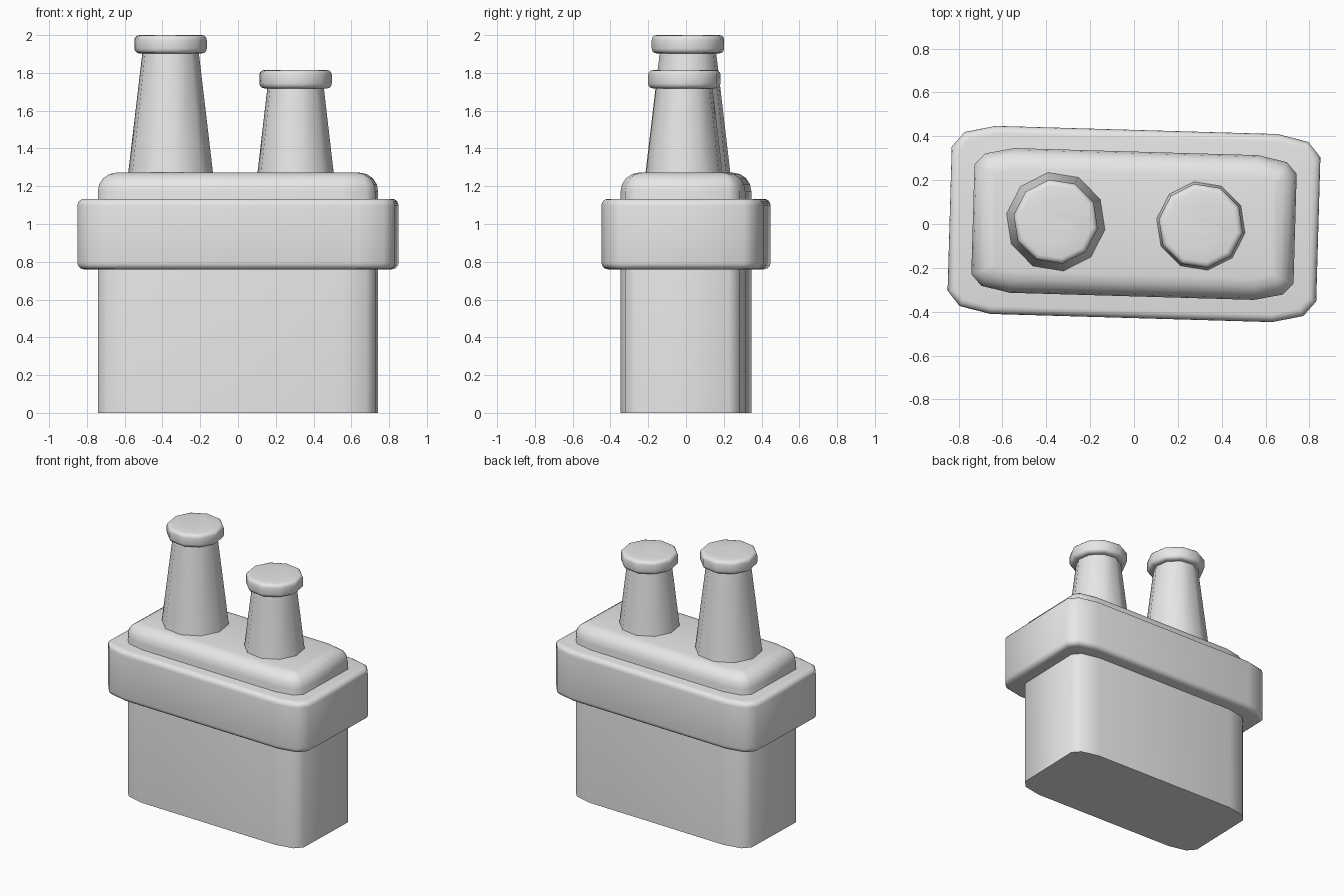
import bpy, bmesh, math
from mathutils import Vector

old = bpy.data.objects.get("Cube")
if old:
    bpy.data.objects.remove(old, do_unlink=True)

TURN = math.radians(-1.66)   # whole model sits slightly turned

grey = bpy.data.materials.new("plain grey")
grey.use_nodes = True
grey.diffuse_color = (0.8, 0.8, 0.8, 1)
grey.node_tree.nodes["Principled BSDF"].inputs["Base Color"].default_value = (0.8, 0.8, 0.8, 1)


def mirrored(corner):
    """Counter-clockwise outline from one corner's points, mirrored in x and y."""
    up = corner[::-1]
    return [Vector(p) for p in
            up + [(-x, y) for x, y in corner]
            + [(-x, -y) for x, y in up] + [(x, -y) for x, y in corner]]


def polygon(sides, radius, phase):
    return [Vector((radius * math.cos(phase + i * math.tau / sides),
                    radius * math.sin(phase + i * math.tau / sides))) for i in range(sides)]


def inset(outline, d):
    """Move every side of a convex outline inwards by d."""
    result = []
    for i, p in enumerate(outline):
        a = (p - outline[i - 1]).normalized()
        b = (outline[(i + 1) % len(outline)] - p).normalized()
        na, nb = Vector((-a.y, a.x)), Vector((-b.y, b.x))
        result.append(p + (na + nb) * d / (1 + na.dot(nb)))
    return result


def add_ring(bm, outline, z):
    return [bm.verts.new((p.x, p.y, z)) for p in outline]


def join(bm, low, high):
    for i in range(len(low)):
        j = (i + 1) % len(low)
        bm.faces.new((low[i], low[j], high[j], high[i]))


def loft(name, rings, center=0.0, socket=None):
    """Skin stacked (outline, z) rings; socket = (radius, depth) sinks a hexagon in the top."""
    bm = bmesh.new()
    loops = [add_ring(bm, outline, z) for outline, z in rings]
    for low, high in zip(loops, loops[1:]):
        join(bm, low, high)
    bm.faces.new(loops[0][::-1])
    if socket:
        radius, depth = socket
        top_z = rings[-1][1]
        hexagon = polygon(6, radius, math.pi / 2)
        rim, floor = add_ring(bm, hexagon, top_z), add_ring(bm, hexagon, top_z - depth)
        join(bm, floor, rim)
        bm.faces.new(floor)
        edges = [bm.edges.get((r[i - 1], r[i])) for r in (rim, loops[-1]) for i in range(len(r))]
        bmesh.ops.bridge_loops(bm, edges=edges)
    else:
        bm.faces.new(loops[-1])
    bmesh.ops.recalc_face_normals(bm, faces=bm.faces)
    mesh = bpy.data.meshes.new(name)
    bm.to_mesh(mesh)
    bm.free()
    mesh.materials.append(grey)
    mesh.polygons.foreach_set("use_smooth", [True] * len(mesh.polygons))
    mesh.set_sharp_from_angle(angle=math.radians(44))
    obj = bpy.data.objects.new(name, mesh)
    obj.location = (center * math.cos(TURN), center * math.sin(TURN), 0)
    obj.rotation_euler.z = TURN
    bpy.context.collection.objects.link(obj)
    return obj


def rounded(outline, z0, z1, bottom, top, steps=4):
    """Rings of a prism with rounded bottom and top edges."""
    rings = []
    for r, z, sign in ((bottom, z0 + bottom, -1), (top, z1 - top, 1)):
        if r == 0:
            rings.append((outline, z))
            continue
        arc = [i * math.pi / 2 / steps for i in range(steps + 1)]
        for a in (arc[::-1] if sign < 0 else arc):
            rings.append((inset(outline, r * (1 - math.cos(a))), z + sign * r * math.sin(a)))
    return rings


# Case with a softly rounded top, and the wide band around it
case = mirrored([(0.557, 0.33), (0.688, 0.302), (0.735, 0.25)])
band = mirrored([(0.643, 0.429), (0.784, 0.397), (0.841, 0.329)])
loft("case", rounded(case, 0, 1.272, 0, 0.098))
loft("band", rounded(band, 0.76, 1.133, 0.035, 0.035))

# Two tapered posts, each with a collar and a hexagonal socket
PHASE = math.radians(-7.5)
for side, x, base, top in (("right", -0.357, 0.228, 2.0), ("left", 0.305, 0.205, 1.815)):
    loft(side + "_post", [(polygon(10, base, PHASE), 1.265),
                          (polygon(10, 0.151, PHASE), top - 0.09)], x)
    loft(side + "_collar", rounded(polygon(10, 0.194, PHASE), top - 0.097, top, 0.025, 0.025, 3),
         x, socket=(0.093, 0.085))
